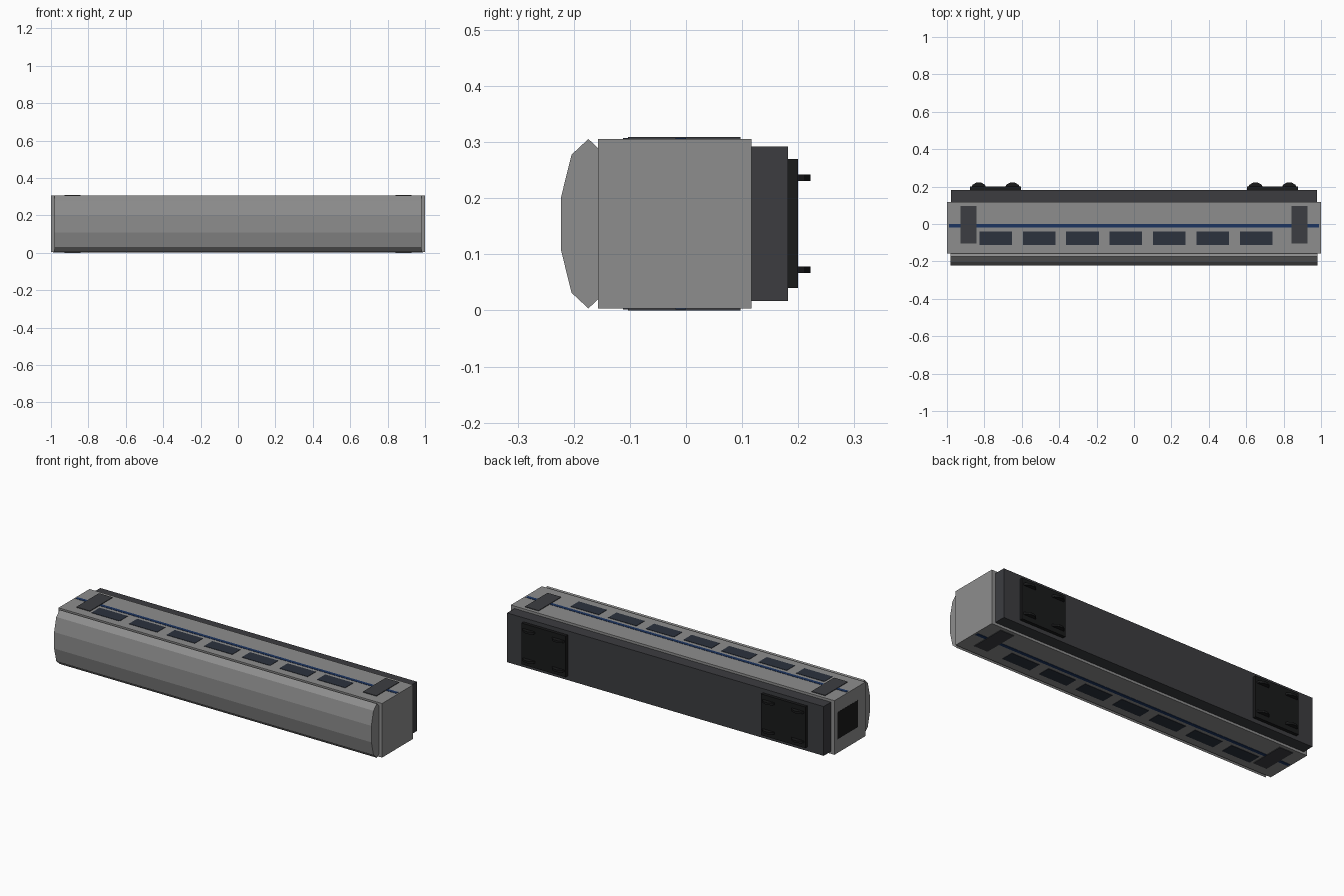
import bpy, bmesh, math
from mathutils import Matrix, Vector

if "Cube" in bpy.data.objects:
    bpy.data.objects.remove(bpy.data.objects["Cube"])

CZ = 0.1545  # height of the car's centre line (car lies on its side)


def material(name, rgb):
    m = bpy.data.materials.new(name)
    m.diffuse_color = (*rgb, 1)
    m.use_nodes = True
    m.node_tree.nodes["Principled BSDF"].inputs["Base Color"].default_value = m.diffuse_color
    return m


GREY = material("steel_grey", (0.27, 0.27, 0.27))
DARK = material("dark_grey", (0.045, 0.046, 0.051))
BLACK = material("black", (0.010, 0.0105, 0.011))
GLASS = material("glass", (0.025, 0.032, 0.048))
DOOR = material("door_grey", (0.046, 0.048, 0.054))
BLUE = material("blue", (0.012, 0.036, 0.12))


def finish(name, bm, mat):
    bmesh.ops.recalc_face_normals(bm, faces=bm.faces)
    me = bpy.data.meshes.new(name)
    bm.to_mesh(me)
    bm.free()
    ob = bpy.data.objects.new(name, me)
    bpy.context.collection.objects.link(ob)
    me.materials.append(mat)
    return ob


def box(name, x, y, z, mat):
    """Box from (min, max) pairs on each axis."""
    bm = bmesh.new()
    size = [b - a for a, b in (x, y, z)]
    mid = Vector([(a + b) / 2 for a, b in (x, y, z)])
    bmesh.ops.create_cube(bm, size=1, matrix=Matrix.Translation(mid) @ Matrix.Diagonal((*size, 1)))
    return finish(name, bm, mat)


def wheel(name, x, y, z, r, width, mat):
    bm = bmesh.new()
    bmesh.ops.create_cone(bm, cap_ends=True, segments=12, radius1=r, radius2=r, depth=width,
                          matrix=Matrix.Translation((x, y, z)) @ Matrix.Rotation(math.radians(15), 4, 'Z'))
    return finish(name, bm, mat)


# Car body and underframe
box("car_body", (-0.999, 1.0), (-0.157, 0.117), (CZ - 0.151, CZ + 0.151), GREY)
box("underframe", (-0.978, 0.978), (0.117, 0.182), (CZ - 0.1375, CZ + 0.1375), DARK)

# Faceted roof: half cross-section (y, z offset) mirrored and extruded along x
half = [(-0.156, 0.134), (-0.174, 0.151), (-0.204, 0.123), (-0.223, 0.046)]
section = half + [(y, -z) for y, z in reversed(half)]
bm = bmesh.new()
face = bm.faces.new([bm.verts.new((-0.98, y, CZ + z)) for y, z in section])
ext = bmesh.ops.extrude_face_region(bm, geom=[face], use_keep_orig=True)
bmesh.ops.translate(bm, vec=(1.96, 0, 0),
                    verts=[v for v in ext["geom"] if isinstance(v, bmesh.types.BMVert)])
finish("roof", bm, GREY)

# Windows, doors and stripe on both sides
for side, s in (("upper", 1), ("lower", -1)):
    def depth(h):
        return tuple(sorted((CZ + s * 0.145, CZ + s * h)))
    box(f"{side}_stripe", (-0.99, 0.99), (-0.019, 0.0), depth(0.1525), BLUE)
    for i in range(7):
        x = -0.74 + i * 0.2323
        box(f"{side}_window_{i + 1}", (x - 0.087, x + 0.087), (-0.112, -0.04), depth(0.153), GLASS)
    for end, e in (("left", -1), ("right", 1)):
        x = e * 0.885
        box(f"{side}_{end}_door", (x - 0.042, x + 0.042), (-0.103, 0.097), depth(0.1545), DOOR)

# End doors (the right one sits just behind the body skin) and bogies
for end, e, outer in (("left", -1, 1.0), ("right", 1, 0.9999)):
    box(f"{end}_end_door", tuple(sorted((e * 0.99, e * outer))), (-0.09, 0.09), (0.08, 0.23), BLACK)
    c = e * 0.74
    box(f"{end}_bogie", (c - 0.137, c + 0.137), (0.175, 0.2), (CZ - 0.115, CZ + 0.115), BLACK)
    for dx in (-0.09, 0.09):
        for dz in (-0.082, 0.082):
            wheel(f"{end}_wheel", c + dx, 0.178, CZ + dz, 0.0455, 0.012, BLACK)
